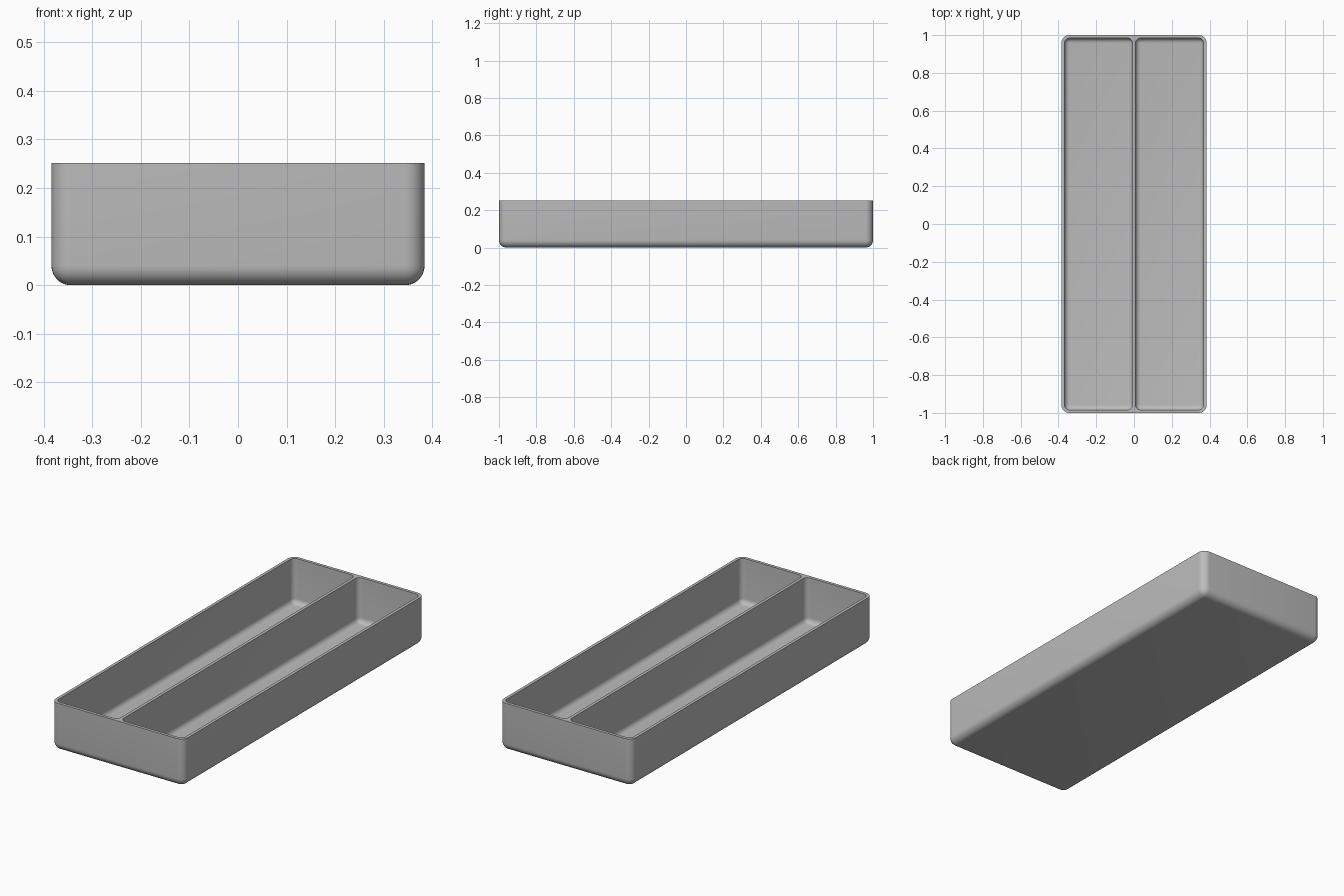
import bpy
import bmesh
from mathutils import Matrix, Vector

if "Cube" in bpy.data.objects:
    bpy.data.objects.remove(bpy.data.objects["Cube"])

WIDTH, LENGTH, HEIGHT = 0.768, 2.0, 0.252
WALL, FLOOR = 0.016, 0.016
OUTER_RADIUS, INNER_RADIUS = 0.04, 0.026

grey = bpy.data.materials.new("Grey plastic")
grey.use_nodes = True
grey.diffuse_color = (0.5, 0.5, 0.5, 1)
grey.node_tree.nodes["Principled BSDF"].inputs["Base Color"].default_value = (0.5, 0.5, 0.5, 1)


def rounded_box(name, low, high, radius):
    """Box with every edge rounded except those around its flat top."""
    low, high = Vector(low), Vector(high)
    bm = bmesh.new()
    size = high - low
    matrix = Matrix.Translation((low + high) / 2) @ Matrix.Diagonal((*size, 1))
    bmesh.ops.create_cube(bm, size=1, matrix=matrix)
    middle = (low.z + high.z) / 2
    edges = [e for e in bm.edges if min(v.co.z for v in e.verts) < middle]
    bmesh.ops.bevel(bm, geom=edges, offset=radius, segments=8,
                    profile=0.5, affect='EDGES')
    mesh = bpy.data.meshes.new(name)
    bm.to_mesh(mesh)
    bm.free()
    mesh.materials.append(grey)
    obj = bpy.data.objects.new(name, mesh)
    bpy.context.collection.objects.link(obj)
    return obj


# Outer shell
x, y = WIDTH / 2, LENGTH / 2
tray = rounded_box("divided_tray", (-x, -y, 0), (x, y, HEIGHT), OUTER_RADIUS)
bpy.context.view_layer.objects.active = tray
tray.select_set(True)

# Two long compartments, leaving a divider between them
for side in (-1, 1):
    near, far = sorted((side * WALL / 2, side * (x - WALL)))
    pocket = rounded_box("compartment_cutter", (near, WALL - y, FLOOR),
                         (far, y - WALL, HEIGHT + 0.1), INNER_RADIUS)
    pocket.hide_render = True
    cut = tray.modifiers.new("Compartment", 'BOOLEAN')
    cut.operation = 'DIFFERENCE'
    cut.solver = 'EXACT'
    cut.object = pocket
    bpy.ops.object.modifier_apply(modifier=cut.name)
    bpy.data.objects.remove(pocket)

bpy.ops.object.shade_smooth_by_angle(angle=0.6)
